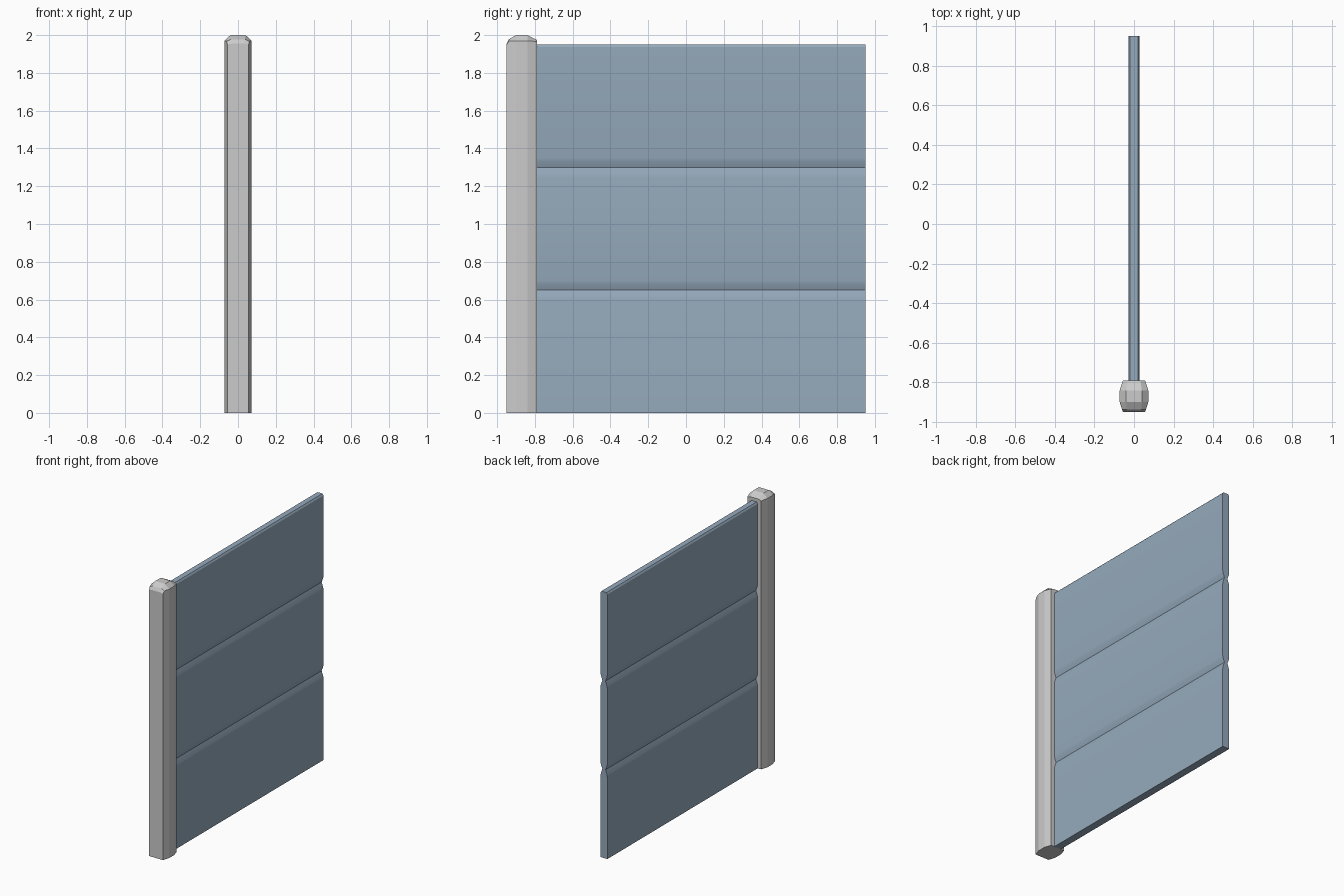
import bpy

if "Cube" in bpy.data.objects:
    bpy.data.objects.remove(bpy.data.objects["Cube"])


def loft(name, sections, colour=None):
    """Join equal-sized rings of points into a closed solid."""
    n = len(sections[0])
    verts = [p for s in sections for p in s]
    faces = [list(range(n))[::-1],
             list(range(len(verts) - n, len(verts)))]
    for k in range(len(sections) - 1):
        for i in range(n):
            j = (i + 1) % n
            faces.append([k * n + i, k * n + j, (k + 1) * n + j, (k + 1) * n + i])
    mesh = bpy.data.meshes.new(name)
    mesh.from_pydata(verts, [], faces)
    mesh.validate()
    obj = bpy.data.objects.new(name, mesh)
    bpy.context.collection.objects.link(obj)
    if colour:
        mat = bpy.data.materials.new(name + "_paint")
        mat.diffuse_color = colour
        mat.use_nodes = True
        mat.node_tree.nodes["Principled BSDF"].inputs["Base Color"].default_value = mat.diffuse_color
        mesh.materials.append(mat)
    return obj


# Post: stations along y with half width, shoulder height, cap half width, cap height
stations = [
    (-0.95, 0.056, 1.950, 0.035, 1.955),
    (-0.937, 0.060, 1.968, 0.036, 1.978),
    (-0.90, 0.072, 1.970, 0.040, 2.0),
    (-0.84, 0.072, 1.970, 0.040, 2.0),
    (-0.79, 0.056, 1.966, 0.032, 1.974),
]
loft("post", [[(w, y, 0), (w, y, zs), (c, y, zc), (-c, y, zc), (-w, y, zs), (-w, y, 0)]
              for y, w, zs, c, zc in stations])

# Panel: three stacked boards with V grooves on both sides
half = [(0.028, 0.0)]
for seam in (0.65, 1.30):
    half += [(0.028, seam - 0.055), (0.025, seam - 0.035), (0.013, seam),
             (0.025, seam + 0.032), (0.028, seam + 0.05)]
half += [(0.028, 1.938), (0.02, 1.95)]
outline = half + [(-x, z) for x, z in reversed(half)]
panel = loft("panel", [[(x, y, z) for x, z in outline] for y in (0.95, -0.795)],
             (0.3, 0.4, 0.5, 1))

# Consistent outward normals
for obj in bpy.data.objects:
    import bmesh
    bm = bmesh.new()
    bm.from_mesh(obj.data)
    bmesh.ops.recalc_face_normals(bm, faces=bm.faces)
    bm.to_mesh(obj.data)
    bm.free()

# Soften the groove shading while keeping the seam crisp
bpy.ops.object.select_all(action='DESELECT')
panel.select_set(True)
bpy.context.view_layer.objects.active = panel
bpy.ops.object.shade_smooth_by_angle(angle=0.5)
